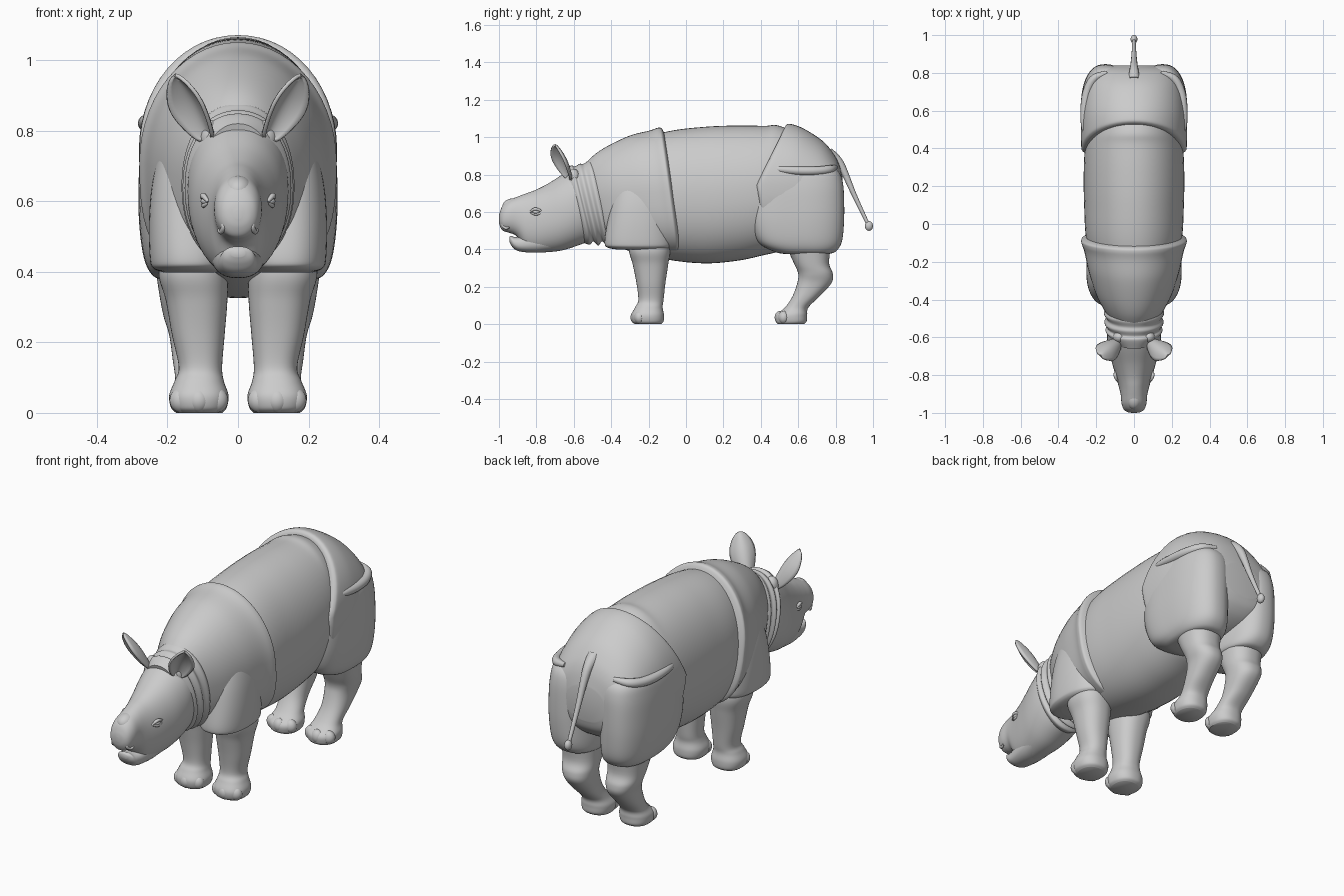
import bpy, bmesh, math
from mathutils import Vector


def finish(name, bm, mirror=False, thick=0):
    bmesh.ops.recalc_face_normals(bm, faces=bm.faces)
    me = bpy.data.meshes.new(name)
    bm.to_mesh(me)
    bm.free()
    ob = bpy.data.objects.new(name, me)
    bpy.context.collection.objects.link(ob)
    dress(ob, mirror, thick)
    return ob


def dress(ob, mirror=False, thick=0):
    bpy.ops.object.select_all(action='DESELECT')
    ob.select_set(True)
    bpy.context.view_layer.objects.active = ob
    bpy.ops.object.shade_smooth_by_angle(angle=math.radians(50))
    if thick:
        ob.modifiers.new("thickness", 'SOLIDIFY').thickness = thick
    if mirror:
        ob.modifiers.new("mirror", 'MIRROR')


def spline(rows, steps):
    """Catmull-Rom through rows of numbers."""
    out = []
    for i in range(len(rows) - 1):
        a, b, c, d = (rows[min(max(i + k, 0), len(rows) - 1)] for k in (-1, 0, 1, 2))
        for s in range(steps):
            t = s / steps
            out.append([0.5 * (2 * q + (r - p) * t + (2 * p - 5 * q + 4 * r - w) * t * t
                               + (3 * q - p - 3 * r + w) * t ** 3)
                        for p, q, r, w in zip(a, b, c, d)])
    return out + [list(rows[-1])]


def loft(name, rows, axis, p=2.3, p_low=None, mirror=False, n=56, steps=6):
    """Rows: pos, u0, u1, v0, v1, lean_top, lean_bottom; rounded rings joined."""
    bm = bmesh.new()
    rings = []
    for pos, u0, u1, v0, v1, lt, lb in spline(rows, steps):
        ring = []
        for k in range(n):
            a = 2 * math.pi * k / n
            c, s = math.cos(a), math.sin(a)
            e = 2 / (p_low if p_low and s < 0 else p)
            c = math.copysign(abs(c) ** e, c)
            s = math.copysign(abs(s) ** e, s)
            u, v = (u0 + u1 + c * (u1 - u0)) / 2, (v0 + v1 + s * (v1 - v0)) / 2
            q = pos + (lt * s if s > 0 else -lb * s)
            ring.append(bm.verts.new((u, q, v) if axis == 'y' else (u, v, q)))
        rings.append(ring)
    for r, t in zip(rings, rings[1:]):
        for k in range(n):
            bm.faces.new((r[k], r[(k + 1) % n], t[(k + 1) % n], t[k]))
    bm.faces.new(rings[0])
    bm.faces.new(rings[-1])
    return finish(name, bm, mirror)


def trunk(name, rows, lean=(0, 0), **kw):
    """Rows: y, bottom, top, half width [, lean_top, lean_bottom]."""
    full = [(r[0], -r[3], r[3], r[1], r[2], *(r[4:] or lean)) for r in rows]
    return loft(name, full, 'y', **kw)


def limb(name, rows, p=2.3, p_low=None):
    return loft(name, [(*r, 0, 0) for r in rows], 'z', p=p, p_low=p_low, mirror=True)


def blob(name, at, size, mirror=True):
    bm = bmesh.new()
    bmesh.ops.create_uvsphere(bm, u_segments=24, v_segments=14, radius=1)
    for v in bm.verts:
        v.co = Vector(at) + Vector([a * b for a, b in zip(v.co, size)])
    return finish(name, bm, mirror)


def tube(name, pts, radii, mirror=False):
    cu = bpy.data.curves.new(name, 'CURVE')
    cu.dimensions = '3D'
    cu.bevel_depth = 1
    cu.bevel_resolution = 4
    cu.use_fill_caps = True
    sp = cu.splines.new('POLY')
    path = spline([(*p, r) for p, r in zip(pts, radii)], 6)
    sp.points.add(len(path) - 1)
    for pt, (x, y, z, r) in zip(sp.points, path):
        pt.co, pt.radius = (x, y, z, 1), r
    ob = bpy.data.objects.new(name, cu)
    bpy.context.collection.objects.link(ob)
    bpy.ops.object.select_all(action='DESELECT')
    ob.select_set(True)
    bpy.context.view_layer.objects.active = ob
    bpy.ops.object.convert(target='MESH')
    dress(bpy.context.object, mirror)


# Barrel of the body
trunk("torso", [(-.45, .45, .90, .14), (-.3, .39, .97, .19), (-.1, .345, 1.03, .25),
                (.1, .325, 1.055, .264), (.28, .34, 1.062, .266), (.42, .37, 1.06, .258),
                (.5, .39, 1.06, .24), (.65, .45, .99, .22), (.75, .5, .9, .18)], p=2.05, p_low=2.2)

# Shoulder armour with a raised rear edge
trunk("shoulder_plate", [(-.50, .47, .85, .125), (-.44, .43, .91, .165), (-.36, .405, .96, .205),
                         (-.25, .39, 1.01, .24), (-.15, .375, 1.035, .262),
                         (-.105, .37, 1.05, .277), (-.085, .372, 1.046, .277),
                         (-.07, .39, 1.02, .25)], lean=(-.045, .045), p=2.0, p_low=2.8)
# Flat shoulder panel hanging over the front leg, fading into the plate above
limb("shoulder_panel", [(.398, .06, .21, -.36, -.11), (.41, .03, .24, -.42, -.085),
                        (.44, .02, .25, -.435, -.075), (.55, .02, .252, -.42, -.08),
                        (.66, .02, .242, -.40, -.09), (.76, .03, .215, -.37, -.12),
                        (.84, .05, .165, -.33, -.15)], p=2.3)

# Rump armour with a swept front edge
trunk("rump_plate", [(.375, .45, 1.04, .25, .15, .05), (.385, .42, 1.064, .272, .15, .05),
                     (.42, .42, 1.07, .28, .14, .05), (.55, .44, 1.045, .279, .08, 0),
                     (.68, .46, .98, .264, .05, 0), (.77, .50, .91, .236, .02, 0),
                     (.82, .55, .85, .19, 0, 0), (.838, .60, .78, .11, 0, 0)], p=2.05, p_low=2.4)

# Thigh armour and the fold above it
limb("thigh_plate", [(.375, .06, .20, .53, .76), (.388, .03, .24, .47, .80),
                     (.44, .02, .267, .385, .833), (.55, .02, .281, .345, .845),
                     (.68, .02, .281, .345, .845), (.76, .02, .274, .37, .838),
                     (.81, .03, .262, .41, .82), (.845, .06, .235, .48, .78)], p=2.4, p_low=3.2)
tube("rump_fold", [(.235, .45, .835), (.258, .50, .828), (.261, .6, .82), (.248, .70, .82),
                   (.21, .77, .828), (.14, .80, .84)], [.008, .018, .023, .023, .022, .012], True)

# Wrinkled neck
trunk("neck_folds", [(-.61, .44, .82, .11), (-.565, .425, .848, .150), (-.545, .443, .842, .141),
                     (-.52, .42, .857, .157), (-.497, .443, .858, .145), (-.47, .413, .875, .16),
                     (-.445, .445, .878, .148), (-.40, .44, .90, .15)], lean=(-.05, .05), p=2.15)

# Head, lower jaw and nose bump
trunk("head", [(-.50, .45, .85, .13), (-.58, .42, .843, .143), (-.66, .395, .80, .135),
               (-.74, .385, .75, .115), (-.81, .385, .715, .095), (-.86, .405, .697, .081),
               (-.905, .47, .68, .07), (-.95, .49, .661, .066), (-.98, .50, .634, .055),
               (-.995, .525, .60, .036), (-1.0, .55, .575, .01)], p=2.15)
trunk("lower_jaw", [(-.72, .39, .52, .08), (-.80, .382, .50, .072), (-.88, .387, .47, .058),
                    (-.915, .40, .466, .052), (-.935, .422, .472, .042), (-.945, .442, .465, .02)])
blob("nose_bump", (0, -.92, .63), (.044, .062, .043), False)

# Face details
blob("eye", (.092, -.80, .60), (.014, .02, .011))
tube("upper_eyelid", [(.084, -.835, .598), (.096, -.815, .613), (.1, -.795, .614),
                      (.098, -.765, .6)], [.004, .008, .008, .004], True)
tube("lower_eyelid", [(.084, -.83, .595), (.096, -.81, .588), (.099, -.79, .589),
                      (.098, -.768, .598)], [.004, .006, .006, .004], True)
tube("nostril_rim", [(.048, -.945, .545), (.048, -.963, .548), (.04, -.98, .53),
                     (.048, -.964, .513), (.054, -.945, .518)], [.005, .007, .008, .007, .005], True)

# Cupped ears
bm = bmesh.new()
axis = spline([(.08, -.62, .775), (.113, -.645, .84), (.146, -.67, .905), (.177, -.695, .962)], 6)
wide, front = Vector((.72, .64, -.24)), Vector((.66, -.75, 0))
grid = []
for i, pt in enumerate(axis):
    t = i / (len(axis) - 1)
    hw = .064 * max(math.sin(math.pi * (.12 + .88 * t ** 1.1)), .002) ** .8
    grid.append([bm.verts.new(Vector(pt) + wide * hw * s + front * hw * (.8 * s * s - .35))
                 for s in (k / 6 for k in range(-6, 7))])
for a, b in zip(grid, grid[1:]):
    for k in range(12):
        bm.faces.new((a[k], a[k + 1], b[k + 1], b[k]))
finish("ear", bm, True, .011)
blob("ear_base", (.078, -.60, .785), (.034, .032, .045))

# Legs
limb("front_leg", [(0, .045, .175, -.27, -.135), (.015, .032, .19, -.288, -.12),
                   (.05, .027, .195, -.292, -.118), (.09, .04, .18, -.272, -.125),
                   (.13, .045, .168, -.255, -.12), (.22, .038, .187, -.265, -.11),
                   (.32, .03, .205, -.285, -.095), (.40, .03, .225, -.305, -.085),
                   (.50, .05, .2, -.29, -.1)])
limb("hind_leg", [(0, .045, .175, .49, .63), (.015, .035, .187, .48, .645),
                  (.05, .03, .19, .482, .648), (.09, .045, .178, .53, .655),
                  (.15, .055, .185, .57, .715), (.22, .05, .195, .595, .778),
                  (.27, .045, .21, .60, .785), (.33, .04, .222, .575, .765),
                  (.45, .03, .24, .52, .78)])

# Three toes on each foot
for leg, y in (("front", -.268), ("hind", .503)):
    for k, (x, dy) in enumerate(((.06, .02), (.111, 0), (.162, .02))):
        blob(f"{leg}_toe_{k + 1}", (x, y + dy, .036), (.032, .029, .035))

# Tail with tuft
tube("tail", [(0, .76, .91), (0, .825, .855), (0, .90, .69), (0, .98, .52)],
     [.035, .022, .013, .009])
blob("tail_tuft", (0, .978, .525), (.018, .022, .026), False)
